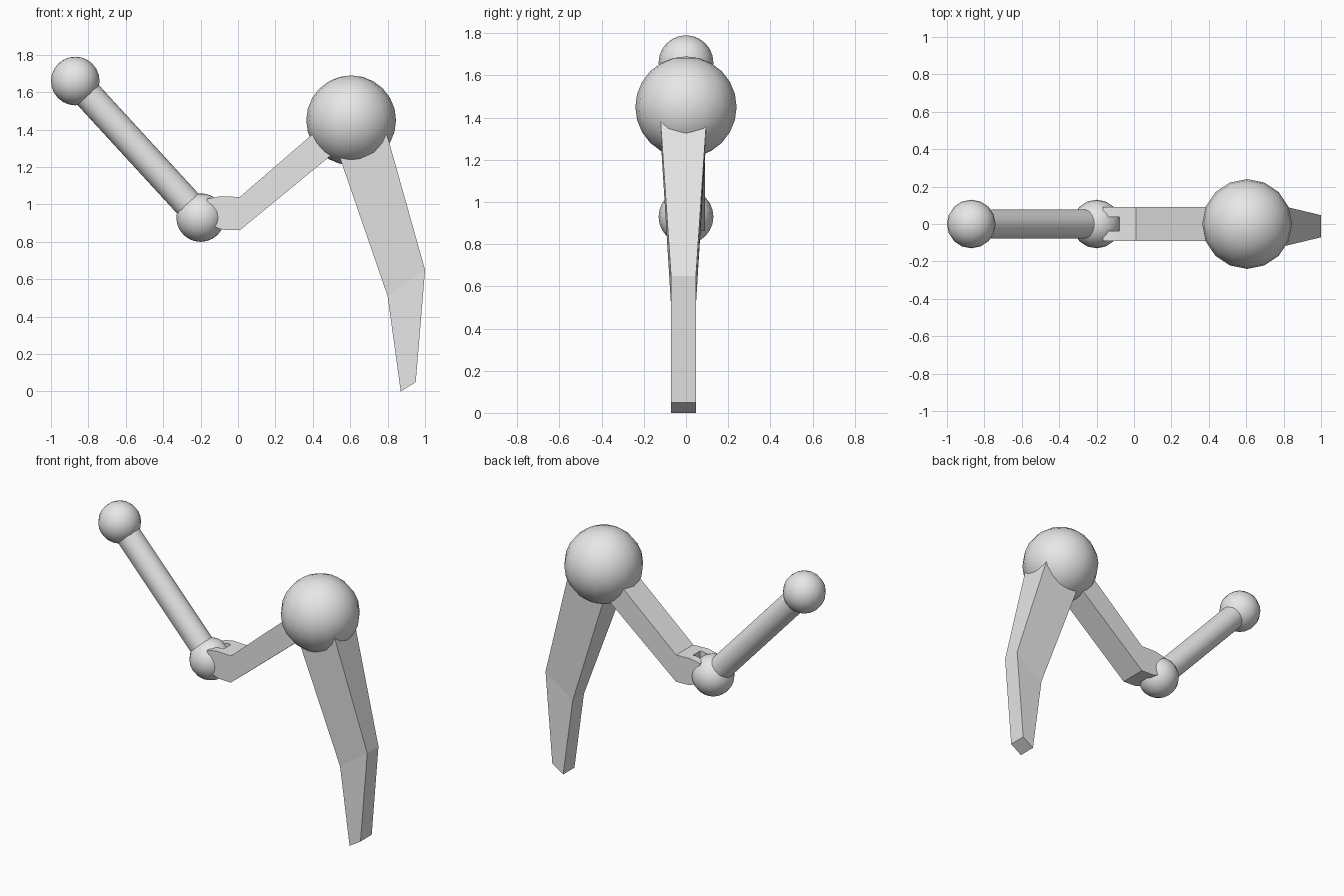
import bpy, bmesh, math
from mathutils import Vector

cube = bpy.data.objects.get("Cube")
if cube:
    bpy.data.objects.remove(cube, do_unlink=True)

grey = bpy.data.materials.new("light grey")
grey.use_nodes = True
grey.diffuse_color = (0.8, 0.8, 0.8, 1)
grey.node_tree.nodes["Principled BSDF"].inputs["Base Color"].default_value = (0.8, 0.8, 0.8, 1)

BALL_TOP = Vector((-0.87, 0, 1.66))
BALL_MID = Vector((-0.20, 0, 0.93))
BALL_BIG = Vector((0.605, 0, 1.45))


def finish(name, bm, smooth=False):
    bmesh.ops.recalc_face_normals(bm, faces=bm.faces[:])
    mesh = bpy.data.meshes.new(name)
    bm.to_mesh(mesh)
    bm.free()
    mesh.materials.append(grey)
    obj = bpy.data.objects.new(name, mesh)
    bpy.context.collection.objects.link(obj)
    if smooth:
        bpy.ops.object.select_all(action='DESELECT')
        obj.select_set(True)
        bpy.context.view_layer.objects.active = obj
        bpy.ops.object.shade_smooth_by_angle(angle=math.radians(50))
    return obj


def ball(name, centre, radius):
    bm = bmesh.new()
    bmesh.ops.create_uvsphere(bm, u_segments=16, v_segments=12, radius=radius)
    bmesh.ops.translate(bm, verts=bm.verts[:], vec=centre)
    return finish(name, bm, True)


def rod(name, start, end, radius):
    bm = bmesh.new()
    axis = end - start
    bmesh.ops.create_cone(bm, cap_ends=True, segments=24, radius1=radius,
                          radius2=radius, depth=axis.length)
    turn = Vector((0, 0, 1)).rotation_difference(axis).to_matrix()
    bmesh.ops.rotate(bm, verts=bm.verts[:], matrix=turn)
    bmesh.ops.translate(bm, verts=bm.verts[:], vec=(start + end) / 2)
    return finish(name, bm, True)


def bar(name, stations):
    """Box-section bar: each station is (upper xz, lower xz, y min, y max)."""
    bm = bmesh.new()
    rings = []
    for up, low, y0, y1 in stations:
        rings.append([bm.verts.new((p[0], y, p[1]))
                      for p, y in ((up, y0), (up, y1), (low, y1), (low, y0))])
    for a, b in zip(rings, rings[1:]):
        for i in range(4):
            j = (i + 1) % 4
            bm.faces.new((a[i], a[j], b[j], b[i]))
    bm.faces.new(rings[0])
    bm.faces.new(rings[-1])
    return finish(name, bm)


# Ball joints and the rod between the two small ones
ball("end_ball", BALL_TOP, 0.13)
ball("elbow_ball", BALL_MID, 0.13)
ball("shoulder_ball", BALL_BIG, 0.24)
rod("connecting_rod", BALL_TOP, BALL_MID, 0.078)

# Bent arm from the elbow to the shoulder
bar("bent_arm", [((-0.078, 1.043), (-0.078, 0.865), -0.09, 0.09),
                 ((0.01, 1.04), (0.01, 0.862), -0.09, 0.09),
                 ((0.55, 1.507), (0.65, 1.388), -0.09, 0.09)])

# Fork prongs that grip the elbow ball
for side, sign in (("left", 1), ("right", -1)):
    y0, y1 = sorted((0.037 * sign, 0.09 * sign))
    bar("fork_prong_" + side, [((-0.165, 1.03), (-0.165, 0.90), y0, y1),
                               ((-0.10, 1.043), (-0.10, 0.87), y0, y1),
                               ((-0.078, 1.043), (-0.078, 0.865), y0, y1)])

# Tapered leg with a knee and a slanted foot
bar("leg", [((0.775, 1.45), (0.50, 1.38), -0.125, 0.101),
            ((1.0, 0.65), (0.80, 0.51), -0.071, 0.047),
            ((0.95, 0.05), (0.87, 0.0), -0.071, 0.047)])
